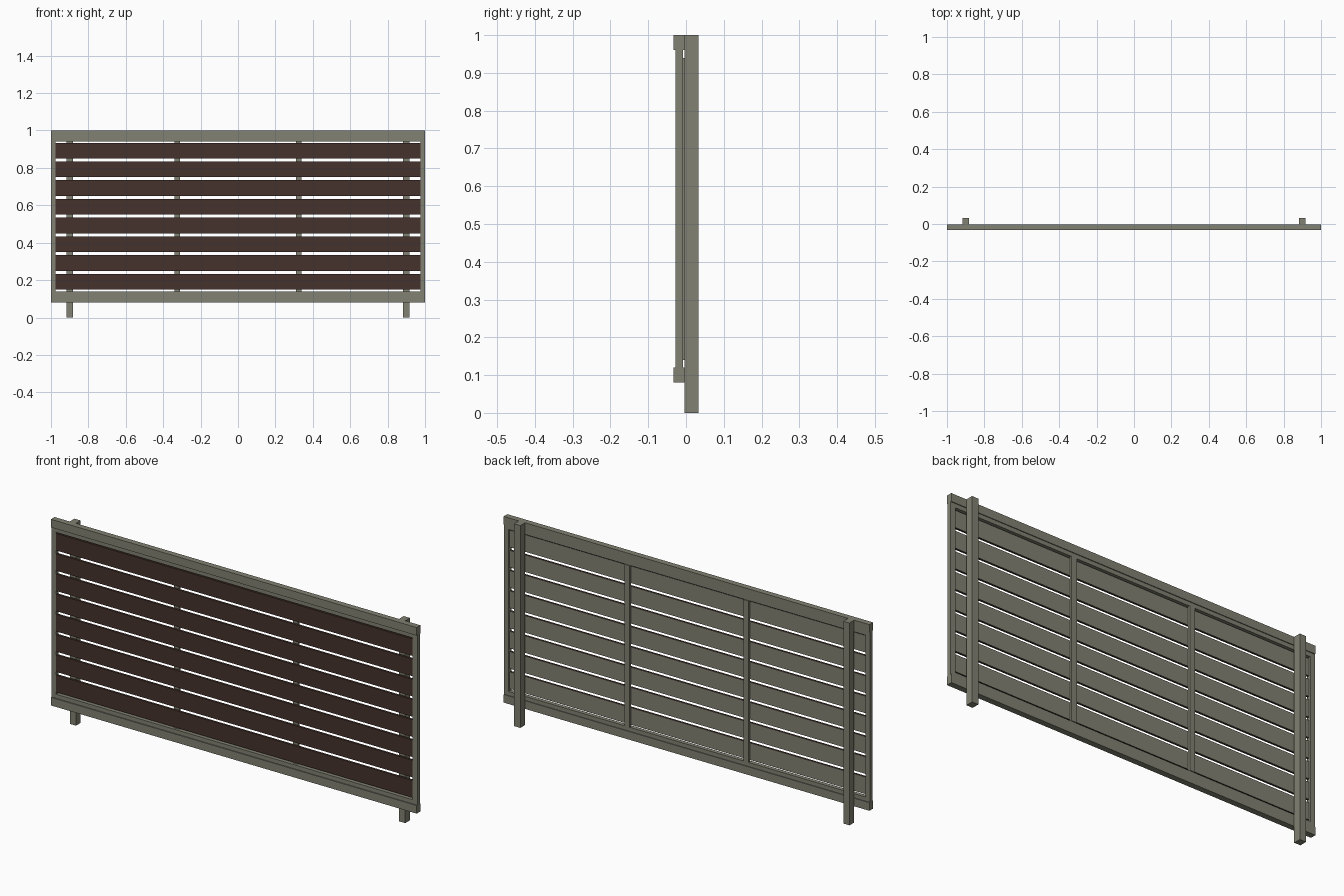
import bpy
import bmesh
from mathutils import Vector

cube = bpy.data.objects.get("Cube")
if cube:
    bpy.data.objects.remove(cube, do_unlink=True)


def material(name, rgb):
    mat = bpy.data.materials.new(name)
    mat.use_nodes = True
    mat.diffuse_color = (*rgb, 1)
    mat.node_tree.nodes["Principled BSDF"].inputs["Base Color"].default_value = (*rgb, 1)
    return mat


grey = material("warm grey metal", (0.22, 0.22, 0.17))
brown = material("dark brown wood", (0.06, 0.032, 0.025))


def box(name, x, y, z, bevel=0):
    """Box from (min, max) ranges on each axis."""
    bm = bmesh.new()
    bmesh.ops.create_cube(bm, size=1)
    for v in bm.verts:
        v.co = Vector([(r[0] + r[1]) / 2 + c * (r[1] - r[0]) for r, c in zip((x, y, z), v.co)])
    mesh = bpy.data.meshes.new(name)
    bm.to_mesh(mesh)
    bm.free()
    obj = bpy.data.objects.new(name, mesh)
    bpy.context.collection.objects.link(obj)
    mesh.materials.append(grey)
    if bevel:
        mod = obj.modifiers.new("edge", 'BEVEL')
        mod.width, mod.segments = bevel, 1
    return obj


# Top and bottom rails, each with a thinner inner lip
for name, outer, lip in (("top", (0.96, 1.0), (0.94, 0.96)),
                         ("bottom", (0.08, 0.12), (0.12, 0.14))):
    box(name + "_rail", (-1, 1), (-0.033, -0.004), outer)
    box(name + "_rail_lip", (-0.975, 0.975), (-0.028, -0.008), lip)

# Side stiles, ground posts and back battens, mirrored left and right
for side, s in (("left", 1), ("right", -1)):
    def across(centre, width):
        return (s * centre - width / 2, s * centre + width / 2)
    box(side + "_stile", across(0.9875, 0.025), (-0.028, -0.008), (0.12, 0.96))
    box(side + "_post", across(0.9, 0.034), (-0.004, 0.033), (0, 1))
    box(side + "_batten", across(0.325, 0.028), (-0.016, -0.004), (0.14, 0.94))

# Horizontal slats: grey backs, brown fronts and long edges
for i in range(8):
    z = 0.192 + i * 0.1
    slat = box(f"slat_{i + 1}", (-0.975, 0.975), (-0.027, -0.016), (z - 0.042, z + 0.042))
    slat.data.materials.append(brown)
    for face in slat.data.polygons:
        face.material_index = 0 if face.normal.y > 0.5 else 1
